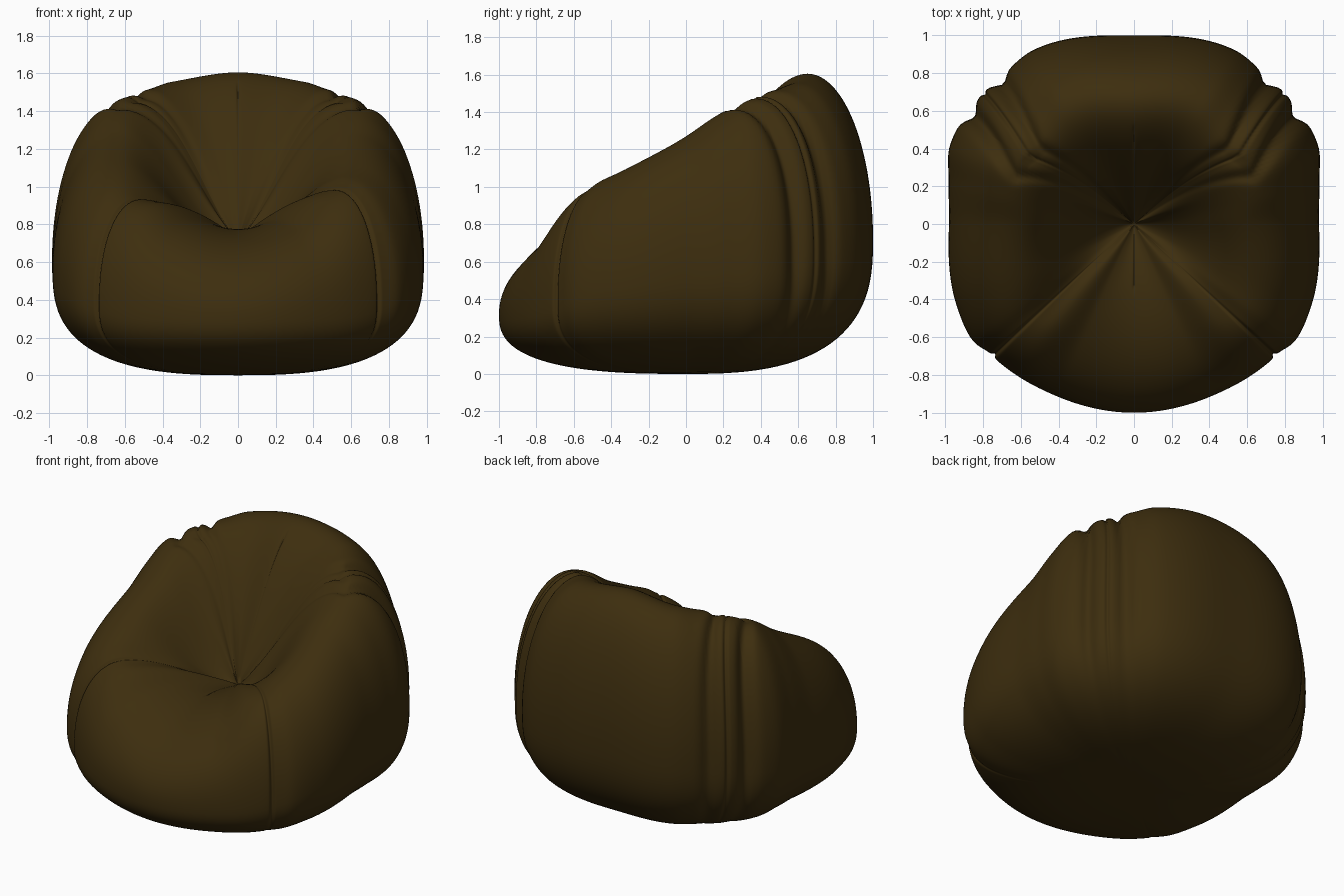
import bpy, bmesh, math

if "Cube" in bpy.data.objects:
    bpy.data.objects.remove(bpy.data.objects["Cube"])

# Profile keys by azimuth (0 = front, 180 = back):
# azimuth, widest radius, height of widest point, ridge radius, ridge height, hollow, fullness
KEYS = [
    (0,   1.00, 0.32, 0.35, 0.775, 0.7, 2.0),
    (24,  1.00, 0.33, 0.47, 0.815, 0.6, 2.2),
    (38,  1.015, 0.35, 0.64, 0.92, 0.7, 2.2),
    (47,  1.03, 0.39, 0.72, 0.965, 0.95, 2.1),
    (54,  1.055, 0.44, 0.70, 1.03, 1.35, 2.0),
    (65,  1.035, 0.50, 0.66, 1.11, 1.6, 2.0),
    (90,  0.98, 0.58, 0.62, 1.27, 1.35, 2.0),
    (103, 1.008, 0.60, 0.66, 1.37, 1.1, 2.0),
    (113, 1.06, 0.62, 0.69, 1.435, 0.95, 2.0),
    (130, 1.06, 0.66, 0.66, 1.50, 1.05, 2.0),
    (140, 1.055, 0.68, 0.67, 1.525, 0.9, 2.0),
    (150, 1.065, 0.70, 0.69, 1.555, 0.8, 2.0),
    (180, 1.00, 0.72, 0.65, 1.605, 0.75, 2.0),
]
PIT, CORE = 0.71, 0.45


def keys_at(a):
    """Smooth cubic interpolation of the keys, mirrored at both ends."""
    ks = [(-24,) + KEYS[1][1:]] + KEYS + [(210,) + KEYS[-2][1:]]
    i = max(j for j in range(1, len(ks) - 2) if ks[j][0] <= a)
    k0, k1, k2, k3 = ks[i - 1:i + 3]
    h = k2[0] - k1[0]
    t = (a - k1[0]) / h
    out = []
    for c in range(1, 7):
        m1 = (k2[c] - k0[c]) / (k2[0] - k0[0]) * h
        m2 = (k3[c] - k1[c]) / (k3[0] - k1[0]) * h
        out.append((2*t**3 - 3*t**2 + 1) * k1[c] + (t**3 - 2*t**2 + t) * m1
                   + (3*t**2 - 2*t**3) * k2[c] + (t**3 - t**2) * m2)
    return out


def bump(x, centre, width):
    return math.exp(-((x - centre) / width) ** 2)


def profile(a, side):
    """Radius and height from underside centre, round the side, to the seat pit."""
    R, zm, rt, H, hollow, n = keys_at(a)
    H += side * 0.025 * bump(a, 47, 10)
    pts = []
    for i in range(1, 29):                       # rounded underside
        th = math.pi / 2 * i / 28
        e = 2 / 2.7
        pts.append((R * math.sin(th) ** e,
                    zm * (1 - max(math.cos(th), 0) ** e), 0, i / 28))
    for i in range(1, 27):                       # outer wall up to the ridge
        th = math.pi / 2 * i / 26
        pts.append((rt + (R - rt) * max(math.cos(th), 0) ** (2 / n),
                    zm + (H - zm) * math.sin(th) ** (2 / n), 1, i / 26))
    for i in range(1, 30):                       # ridge down into the seat
        t = 1 - i / 30
        f = (math.sin(math.pi / 2 * t) + t * t * (3 - 2 * t)) / 2
        pts.append((rt * t, PIT + (H - PIT) * f ** hollow, 2, t))
    return pts


def crease(a, r, part, t):
    """Depth of folds and stitched seams, as a share of the distance to the core."""
    fade = min(1, r / 0.5)
    if part == 0:
        fade *= 0.25 + 0.75 * t ** 3
    # the back corner folds sweep forward over the ridge
    q = (0, t ** 3, t ** 2)[part]
    b = a + 8 * q
    top = 1 - 0.35 * q
    d = 0.043 * top * bump(b, 124 - 4 * q, 2.8) + 0.040 * top * bump(b, 137, 2.6)
    d += 0.013 * bump(b, 131, 0.7) + 0.018 * bump(a, 47, 0.7)     # corner seams
    d += 0.008 * bump(a, 49, 3)
    if part == 2:                                                # centre seams
        d += 0.025 * bump(a, 0, 1.0) + 0.02 * bump(a, 180, 0.8) * (t < 0.8)
        d += 0.03 * bump(b, 131, 5)
    return d * fade


# Azimuths: even steps, with extra ones at each seam
azimuths = {round(i * 1.5, 2) for i in range(121)}
for seam in (0, 47, 180):
    for k in range(-5, 6):
        azimuths.add(round(seam + k * 0.3, 2))
for k in range(37):
    azimuths.add(round(121.5 + k * 0.3, 2))
half = sorted(a for a in azimuths if 0 <= a <= 180)
around = [(a, 1) for a in half] + [(a, -1) for a in reversed(half) if 0 < a < 180]

# Bean bag body
bm = bmesh.new()
bottom = bm.verts.new((0, 0, 0))
pit = bm.verts.new((0, 0, PIT))
columns = []
for a, side in around:
    phi = math.radians(a)
    col = []
    for r, z, part, t in profile(a, side):
        s = 1 - crease(a, r, part, t)
        zz = CORE + (z - CORE) * (s if part else 1)
        col.append(bm.verts.new((side * r * s * math.sin(phi), -r * s * math.cos(phi), zz)))
    columns.append(col)
for i, c in enumerate(columns):
    n = columns[(i + 1) % len(columns)]
    bm.faces.new((bottom, n[0], c[0]))
    bm.faces.new((pit, c[-1], n[-1]))
    for j in range(len(c) - 1):
        bm.faces.new((c[j], n[j], n[j + 1], c[j + 1]))
bmesh.ops.recalc_face_normals(bm, faces=bm.faces)
for f in bm.faces:
    f.smooth = True
mesh = bpy.data.meshes.new("bean_bag_body")
bm.to_mesh(mesh)
bm.free()

leather = bpy.data.materials.new("dark brown leather")
leather.diffuse_color = (0.047, 0.027, 0.0045, 1)
leather.use_nodes = True
leather.node_tree.nodes["Principled BSDF"].inputs["Base Color"].default_value = leather.diffuse_color
mesh.materials.append(leather)
body = bpy.data.objects.new("bean_bag_body", mesh)
bpy.context.collection.objects.link(body)
